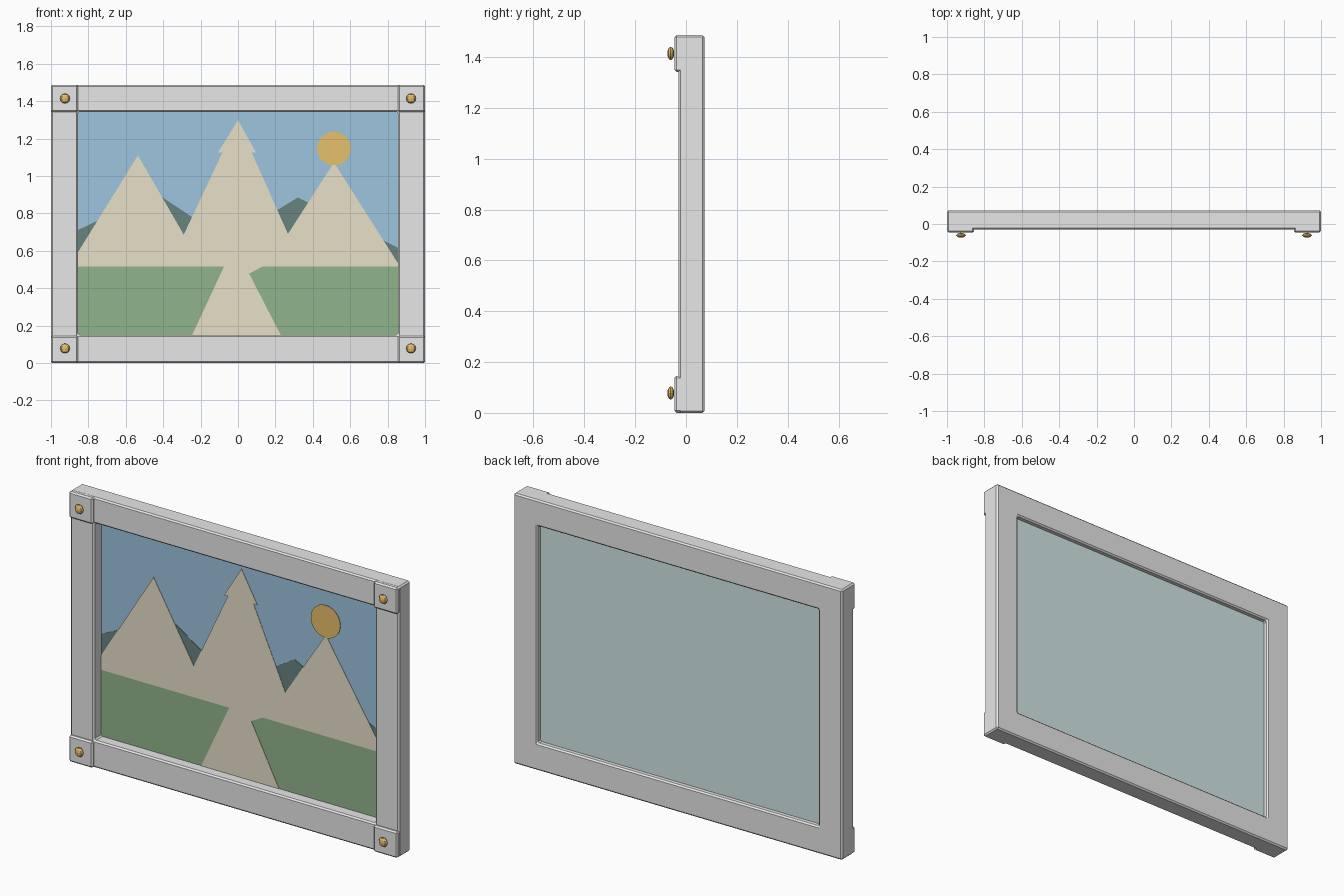
import bpy, bmesh, math
from mathutils import Matrix

cube = bpy.data.objects.get("Cube")
if cube:
    bpy.data.objects.remove(cube, do_unlink=True)

W, H = 1.0, 1.487           # half width and full height of the frame
IX, Z0, Z1 = 0.855, 0.15, 1.343  # opening
BACK = 0.072


def material(name, r, g, b):
    m = bpy.data.materials.new(name)
    m.use_nodes = True
    m.diffuse_color = (r, g, b, 1)
    m.node_tree.nodes["Principled BSDF"].inputs["Base Color"].default_value = (r, g, b, 1)
    return m


GREY = material("frame grey", 0.8, 0.8, 0.8)
GOLD = material("stud gold", 0.8, 0.5, 0.14)
PANEL = material("pale backing", 0.82, 1.0, 1.0)
SKY = material("sky blue", 0.34, 0.56, 0.74)
DARK = material("hill dark green", 0.137, 0.228, 0.214)
GREEN = material("ground green", 0.28, 0.464, 0.264)
SAND = material("mountain sand", 0.8, 0.743, 0.581)
SUN = material("sun yellow", 1.0, 0.667, 0.19)


def finish(name, bm, mat, bevel=0):
    bmesh.ops.recalc_face_normals(bm, faces=bm.faces)
    mesh = bpy.data.meshes.new(name)
    bm.to_mesh(mesh)
    bm.free()
    mesh.materials.append(mat)
    ob = bpy.data.objects.new(name, mesh)
    bpy.context.collection.objects.link(ob)
    if bevel:
        mod = ob.modifiers.new("bevel", "BEVEL")
        mod.width, mod.segments, mod.limit_method = bevel, 1, "ANGLE"
    return ob


def plate(name, points, y, mat, depth=0.002):
    """Outline in x and z, given thickness towards the back."""
    bm = bmesh.new()
    face = bm.faces.new([bm.verts.new((x, y, z)) for x, z in points])
    ext = bmesh.ops.extrude_face_region(bm, geom=[face])
    for v in ext["geom"]:
        if isinstance(v, bmesh.types.BMVert):
            v.co.y += depth
    return finish(name, bm, mat)


def rect(x0, x1, z0, z1):
    return [(x0, z0), (x1, z0), (x1, z1), (x0, z1)]


# Frame: one mitred ring with chamfered edges
bm = bmesh.new()
rings = [[[bm.verts.new((x, y, z)) for x, z in rect(-a, a, b, c)]
          for a, b, c in ((W, 0, H), (IX, Z0, Z1))] for y in (-0.03, BACK)]
(fo, fi), (bo, bi) = rings
for i in range(4):
    j = (i + 1) % 4
    for p, q in ((fo, fi), (fi, bi), (bi, bo), (bo, fo)):
        bm.faces.new((p[i], p[j], q[j], q[i]))
finish("frame", bm, GREY, 0.008)

# Raised corner blocks and studs
for sx, side in ((-1, "right"), (1, "left")):
    for zc, level in ((0.073, "bottom"), (H - 0.073, "top")):
        bm = bmesh.new()
        bmesh.ops.create_cube(bm, size=1, matrix=Matrix.Translation((sx * 0.927, -0.0125, zc))
                              @ Matrix.Diagonal((0.145, 0.065, 0.145, 1)))
        finish(f"corner_block_{level}_{side}", bm, GREY, 0.008)
        stud_z = 0.078 if level == "bottom" else 1.414
        bm = bmesh.new()
        bmesh.ops.create_uvsphere(bm, u_segments=8, v_segments=6, radius=1,
                                  matrix=Matrix.Translation((sx * 0.925, -0.060, stud_z))
                                  @ Matrix.Diagonal((0.026, 0.0135, 0.026, 1)))
        finish(f"stud_{level}_{side}", bm, GOLD)

# Backing panel and layered landscape
E = 0.857
plate("backing_panel", rect(-E, E, Z0 - 0.002, Z1 + 0.002), 0.038, PANEL, 0.005)
plate("sky", rect(-E, E, Z0, Z1), 0.036, SKY)
plate("far_hills", [(-E, 0.5), (E, 0.5), (E, 0.615), (0.32, 0.885), (0.0, 0.69), (-0.23, 0.77),
                    (-0.44, 0.91), (-E, 0.71)], 0.034, DARK)
plate("ground", rect(-E, E, Z0, 0.515), 0.032, GREEN)
plate("mountains", [(-E, 0.515), (E, 0.515), (E, 0.53), (0.513, 1.072), (0.267, 0.69),
                    (0.073, 1.126), (0.096, 1.126), (0, 1.298), (-0.107, 1.126),
                    (-0.083, 1.126), (-0.29, 0.686), (-0.535, 1.11), (-E, 0.59)], 0.030, SAND)
plate("path", [(-0.245, Z0), (0.228, Z0), (0.06, 0.477), (0.128, 0.515), (-0.075, 0.515)],
      0.030, SAND)
plate("sun", [(0.513 + 0.09 * math.cos(t * math.tau / 32), 1.147 + 0.09 * math.sin(t * math.tau / 32))
              for t in range(32)], 0.028, SUN)
